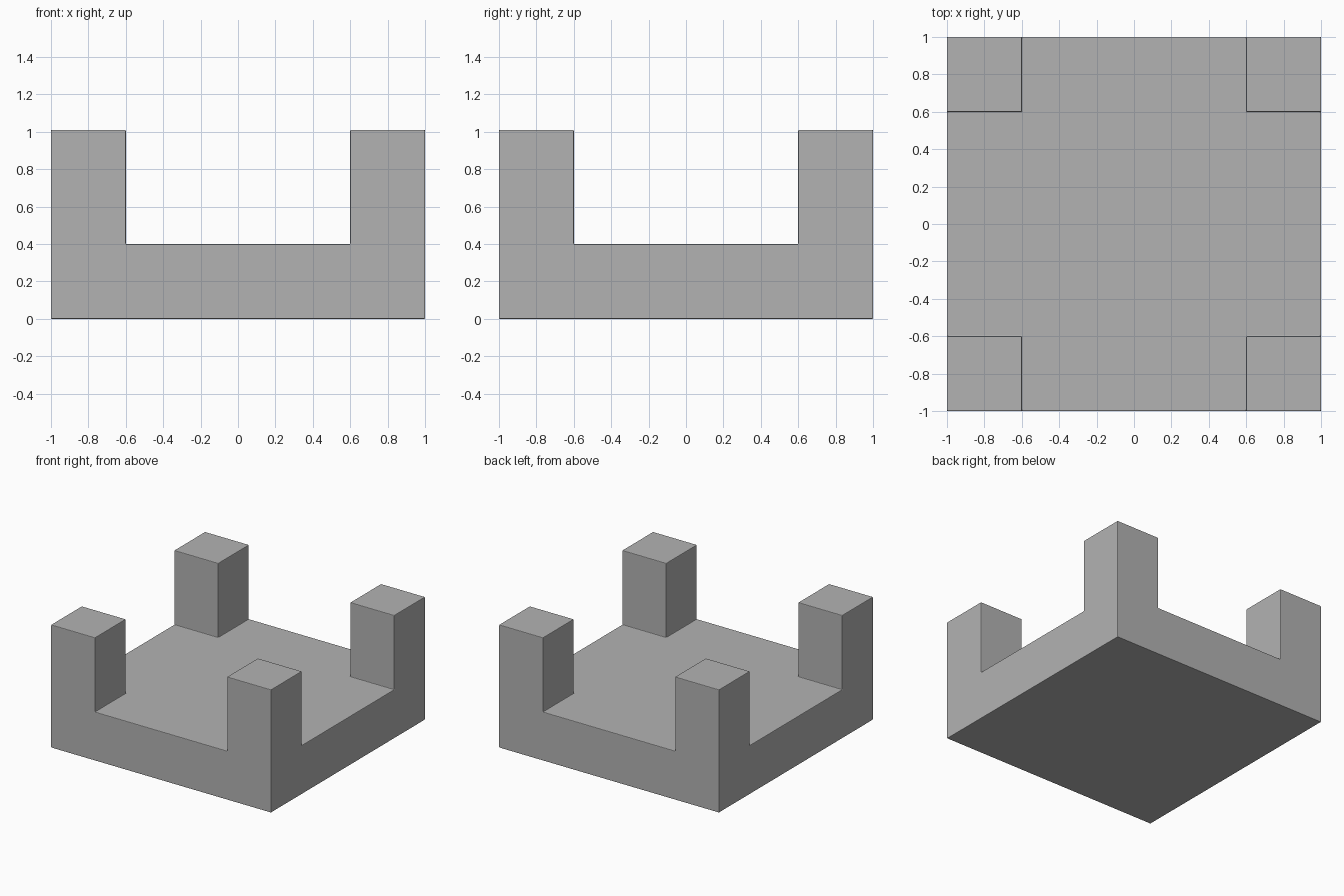
import bpy
import bmesh

cube = bpy.data.objects.get("Cube")
if cube:
    bpy.data.objects.remove(cube, do_unlink=True)

HALF, INNER = 1.0, 0.6          # outer half width, inner edge of the posts
SLAB_TOP, POST_TOP = 0.4, 1.01

# One plain grey for everything
grey = bpy.data.materials.new("plain_grey")
grey.use_nodes = True
colour = (0.45, 0.45, 0.45, 1)
grey.diffuse_color = colour
grey.node_tree.nodes["Principled BSDF"].inputs["Base Color"].default_value = colour


def raise_faces(bm, faces, height):
    """Extrude faces straight up and return the new top faces."""
    new = bmesh.ops.extrude_face_region(bm, geom=faces)["geom"]
    verts = [g for g in new if isinstance(g, bmesh.types.BMVert)]
    bmesh.ops.translate(bm, verts=verts, vec=(0, 0, height))
    return [g for g in new if isinstance(g, bmesh.types.BMFace)]


bm = bmesh.new()

# Square footprint split three by three, with the inner lines at the posts
steps = (-HALF, -INNER, INNER, HALF)
grid = [[bm.verts.new((x, y, 0)) for x in steps] for y in steps]
for j in range(3):
    for i in range(3):
        bm.faces.new((grid[j][i], grid[j][i + 1], grid[j + 1][i + 1], grid[j + 1][i]))

# Thick slab; the footprint stays as the underside
underside = bm.faces[:]
top = raise_faces(bm, underside, SLAB_TOP)

# Square post on each corner cell
for face in top:
    centre = face.calc_center_median()
    if abs(centre.x) > INNER and abs(centre.y) > INNER:
        raise_faces(bm, [face], POST_TOP - SLAB_TOP)
        if face.is_valid:
            bm.faces.remove(face)

# Merge flat neighbours and face everything outward
bmesh.ops.dissolve_limit(bm, angle_limit=0.01, verts=bm.verts[:], edges=bm.edges[:])
bmesh.ops.recalc_face_normals(bm, faces=bm.faces[:])

mesh = bpy.data.meshes.new("base_with_corner_posts")
bm.to_mesh(mesh)
bm.free()
mesh.materials.append(grey)
base = bpy.data.objects.new("base_with_corner_posts", mesh)
bpy.context.collection.objects.link(base)

# Very fine softened edges
bevel = base.modifiers.new("edge_softening", "BEVEL")
bevel.width = 0.005
bevel.segments = 2
bevel.limit_method = "ANGLE"
